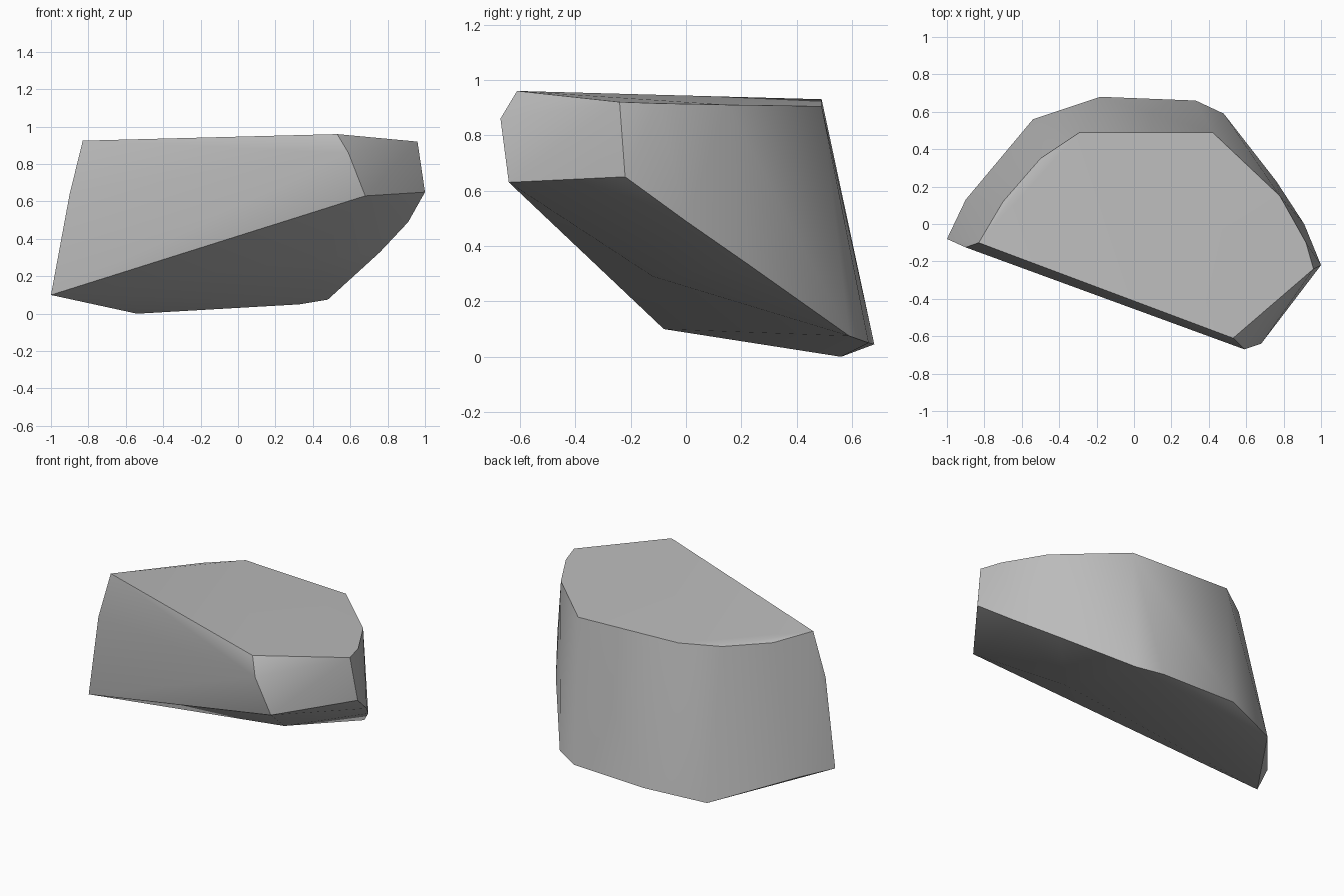
import bpy
import bmesh
import math

# Remove the default object
default_object = bpy.data.objects.get("Cube")
if default_object:
    bpy.data.objects.remove(default_object, do_unlink=True)

# Rim of the flat top, going round from the left end
top_rim = [
    (-.83, -.10, .925), (-.70, .12, .90), (-.50, .35, .91), (-.29, .49, .93),
    (.42, .49, .905), (.78, .15, .91), (.92, -.10, .915), (.96, -.24, .92),
    (.53, -.61, .96),
]

# Corners that bulge out of the front
front_corners = [(-.90, -.125, .64), (.59, -.67, .86), (.68, -.64, .63)]

# Slanted underside: its rim, and one ridge corner
under_rim = [
    (-1, -.08, .10), (-.90, .13, .10), (-.54, .56, 0), (-.18, .68, .045),
    (.33, .66, .05), (.48, .59, .075), (.76, .23, .33), (.91, 0, .49),
    (1, -.22, .65), (.41, -.12, .29),
]


def make_material(name, color):
    """Create a flat matte material."""
    material = bpy.data.materials.new(name)
    material.use_nodes = True
    material.diffuse_color = color
    shader = next(n for n in material.node_tree.nodes if n.type == "BSDF_PRINCIPLED")
    shader.inputs["Base Color"].default_value = color
    shader.inputs["Roughness"].default_value = .9
    return material


def make_hull(name, corners, material):
    """Wrap a convex boulder around the corner points."""
    bm = bmesh.new()
    for corner in corners:
        bm.verts.new(corner)
    result = bmesh.ops.convex_hull(bm, input=bm.verts)
    loose = {v for v in result["geom_interior"] if isinstance(v, bmesh.types.BMVert)}
    bmesh.ops.delete(bm, geom=list(loose), context="VERTS")
    bmesh.ops.recalc_face_normals(bm, faces=bm.faces)
    mesh = bpy.data.meshes.new(name)
    bm.to_mesh(mesh)
    bm.free()
    mesh.materials.append(material)
    hull = bpy.data.objects.new(name, mesh)
    bpy.context.collection.objects.link(hull)
    return hull


# Boulder with smooth sides and crisp cut edges
stone_grey = make_material("stone grey", (.5, .5, .5, 1))
boulder = make_hull("boulder", top_rim + front_corners + under_rim, stone_grey)
bpy.ops.object.select_all(action="DESELECT")
boulder.select_set(True)
bpy.context.view_layer.objects.active = boulder
bpy.ops.object.shade_smooth_by_angle(angle=math.radians(30))
